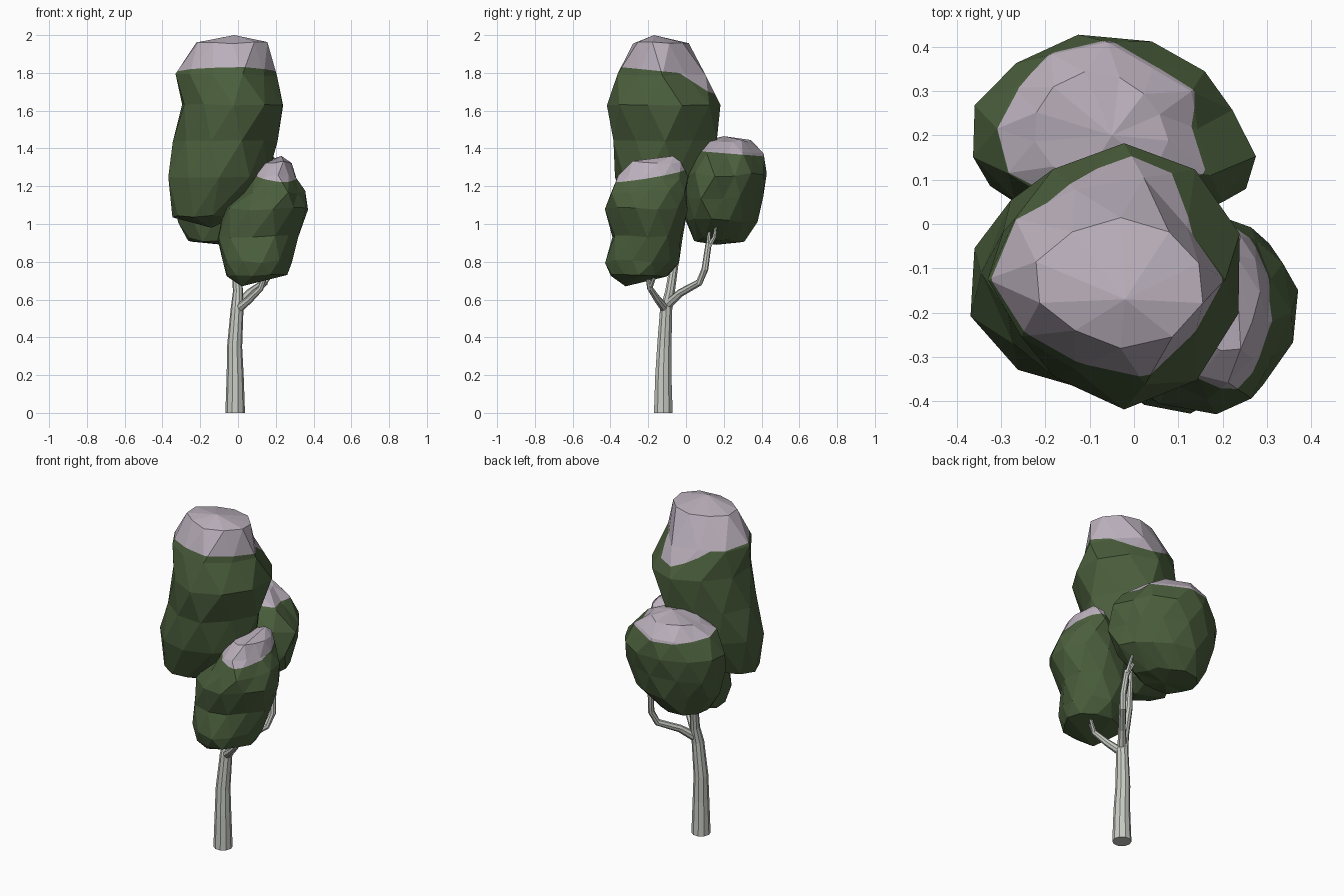
import bpy, bmesh, math, random
from mathutils import Vector

if "Cube" in bpy.data.objects:
    bpy.data.objects.remove(bpy.data.objects["Cube"])

random.seed(7)


def material(name, rgb):
    m = bpy.data.materials.new(name)
    m.diffuse_color = (*rgb, 1)
    m.use_nodes = True
    m.node_tree.nodes["Principled BSDF"].inputs["Base Color"].default_value = m.diffuse_color
    return m


leaf = material("leaf green", (0.070, 0.114, 0.046))
snow = material("pale snow", (0.49, 0.43, 0.50))
bark = material("grey bark", (0.58, 0.60, 0.55))


def finish(name, bm, mats):
    me = bpy.data.meshes.new(name)
    bm.to_mesh(me)
    bm.free()
    for m in mats:
        me.materials.append(m)
    bpy.context.collection.objects.link(bpy.data.objects.new(name, me))


def foliage(name, rings, low, high, bottom, top, jitter, snow_planes):
    """Loft staggered rings (z, x0, x1, y0, y1); low and high are the plan radii by angle."""
    bm = bmesh.new()
    sides = len(low)
    loops = []
    for i, (z, x0, x1, y0, y1) in enumerate(rings):
        t = i / (len(rings) - 1)
        plan = [p + (q - p) * t for p, q in zip(low, high)]
        loop = []
        for k in range(sides):
            half = i % 2
            a = 2 * math.pi * (k + 0.5 * half) / sides
            s = (plan[k] + plan[(k + half) % sides]) / 2 + random.uniform(-jitter, jitter)
            s += 0.02 * half
            loop.append(bm.verts.new((
                (x0 + x1) / 2 + (x1 - x0) / 2 * s * math.cos(a),
                (y0 + y1) / 2 + (y1 - y0) / 2 * s * math.sin(a),
                z + random.uniform(-jitter, jitter) * 0.3)))
        loops.append(loop)
    # triangle strips between neighbouring rings
    for i in range(len(loops) - 1):
        lo, hi = loops[i], loops[i + 1]
        for k in range(sides):
            n = (k + 1) % sides
            if i % 2 == 0:
                bm.faces.new((lo[k], lo[n], hi[k]))
                bm.faces.new((lo[n], hi[n], hi[k]))
            else:
                bm.faces.new((lo[k], hi[n], hi[k]))
                bm.faces.new((lo[k], lo[n], hi[n]))
    # closing fans
    b, t = bm.verts.new(bottom), bm.verts.new(top)
    for k in range(sides):
        n = (k + 1) % sides
        bm.faces.new((loops[0][n], loops[0][k], b))
        bm.faces.new((loops[-1][k], loops[-1][n], t))
    # snow edge cut along sloping planes
    planes = [(Vector(p), Vector(d)) for p, d in snow_planes]
    for p, d in planes:
        bmesh.ops.bisect_plane(bm, geom=bm.verts[:] + bm.edges[:] + bm.faces[:],
                               plane_co=p, plane_no=d)
    bmesh.ops.recalc_face_normals(bm, faces=bm.faces)
    for f in bm.faces:
        c = f.calc_center_median()
        f.material_index = int(any((c - p).dot(d) > 0 for p, d in planes))
    finish(name, bm, (leaf, snow))


def limb(name, points, sides=8):
    """Tapered tube through (x, y, z, radius) points."""
    bm = bmesh.new()
    pts = [Vector(p[:3]) for p in points]
    loops = []
    for i, p in enumerate(pts):
        d = pts[min(i + 1, len(pts) - 1)] - pts[max(i - 1, 0)]
        if i == 0 and p.z == 0:
            d = Vector((0, 0, 1))
        u = Vector((0, 1, 0)).cross(d).normalized()
        v = d.cross(u).normalized()
        loops.append([bm.verts.new(p + points[i][3] * (
            u * math.cos(2 * math.pi * k / sides) + v * math.sin(2 * math.pi * k / sides)))
            for k in range(sides)])
    for lo, hi in zip(loops, loops[1:]):
        for k in range(sides):
            n = (k + 1) % sides
            bm.faces.new((lo[k], lo[n], hi[n], hi[k]))
    bm.faces.new(loops[0][::-1])
    bm.faces.new(loops[-1])
    bmesh.ops.recalc_face_normals(bm, faces=bm.faces)
    finish(name, bm, (bark,))


# Tall main crown, pointed towards the back
foliage("main_crown", [
    (1.04, -0.35, -0.02, -0.30, -0.01),
    (1.25, -0.38, 0.18, -0.38, 0.12),
    (1.44, -0.34, 0.21, -0.40, 0.18),
    (1.63, -0.31, 0.265, -0.42, 0.195),
    (1.79, -0.33, 0.21, -0.37, 0.12),
    (1.96, -0.23, 0.17, -0.285, 0.02)],
    (1.0, 0.84, 1.0, 0.86, 0.93, 1.0, 1.0, 0.98, 1.0, 0.90),
    (1.0, 0.84, 1.0, 0.88, 0.98, 1.0, 0.85, 0.86, 1.03, 0.88),
    (-0.14, -0.15, 0.98), (-0.02, -0.17, 2.0), 0.02,
    [((0, -0.34, 1.83), (0, 0.1, 1)), ((0, 0, 1.795), (0.15, 0.7, 1))])

# Round crown at the back
back_plan = (0.88, 0.88, 0.88, 1.02, 1.06, 1.03, 1.0, 1.08, 1.02, 1.0, 1.0, 1.15)
foliage("back_crown", [
    (0.915, -0.27, 0.07, 0.04, 0.31),
    (1.02, -0.31, 0.22, 0.00, 0.37),
    (1.14, -0.35, 0.26, -0.01, 0.40),
    (1.26, -0.35, 0.27, 0.00, 0.42),
    (1.37, -0.30, 0.18, 0.03, 0.40),
    (1.435, -0.22, 0.08, 0.10, 0.34)],
    back_plan, back_plan, (-0.08, 0.16, 0.89), (-0.05, 0.2, 1.465), 0.04,
    [((0, 0.2, 1.375), (0, 0.08, 1))])

# Small crown at the front right
front_plan = (1.0, 1.05, 1.06, 1.02, 1.0, 1.02, 1.0, 1.06, 1.0, 1.05, 0.88)
foliage("front_crown", [
    (0.725, -0.06, 0.26, -0.40, -0.10),
    (0.80, -0.08, 0.28, -0.42, -0.05),
    (0.93, -0.11, 0.32, -0.39, -0.02),
    (1.08, -0.07, 0.375, -0.42, 0.00),
    (1.17, 0.02, 0.36, -0.40, 0.00),
    (1.25, 0.08, 0.31, -0.35, 0.00),
    (1.325, 0.13, 0.285, -0.29, -0.02)],
    front_plan, front_plan, (0.02, -0.32, 0.67), (0.23, -0.07, 1.36), 0.03,
    [((0.2, -0.17, 1.26), (0.12, -0.17, 1))])

# Trunk and branches
limb("trunk", [(-0.015, -0.12, 0, 0.052), (-0.015, -0.12, 0.2, 0.045),
               (-0.018, -0.115, 0.35, 0.040), (-0.005, -0.105, 0.55, 0.034),
               (0.0, -0.085, 0.64, 0.027), (-0.01, -0.06, 0.80, 0.023),
               (-0.03, -0.07, 1.05, 0.018)], 10)
limb("back_branch", [(0.0, -0.10, 0.57, 0.026), (0.06, -0.03, 0.635, 0.021),
                     (0.14, 0.07, 0.69, 0.019), (0.16, 0.10, 0.76, 0.018),
                     (0.15, 0.12, 0.90, 0.016)])
limb("back_twig_left", [(0.15, 0.12, 0.88, 0.014), (0.12, 0.12, 0.93, 0.010),
                        (0.09, 0.13, 1.00, 0.006)], 6)
limb("back_twig_right", [(0.15, 0.12, 0.88, 0.014), (0.155, 0.15, 0.93, 0.010),
                         (0.14, 0.16, 1.00, 0.006)], 6)
limb("front_branch", [(0.0, -0.11, 0.55, 0.024), (0.06, -0.15, 0.60, 0.020),
                      (0.12, -0.19, 0.66, 0.016), (0.14, -0.20, 0.72, 0.014),
                      (0.15, -0.19, 0.82, 0.010)])
limb("front_twig", [(0.12, -0.19, 0.66, 0.013), (0.16, -0.17, 0.71, 0.010),
                    (0.19, -0.16, 0.80, 0.006)], 6)
